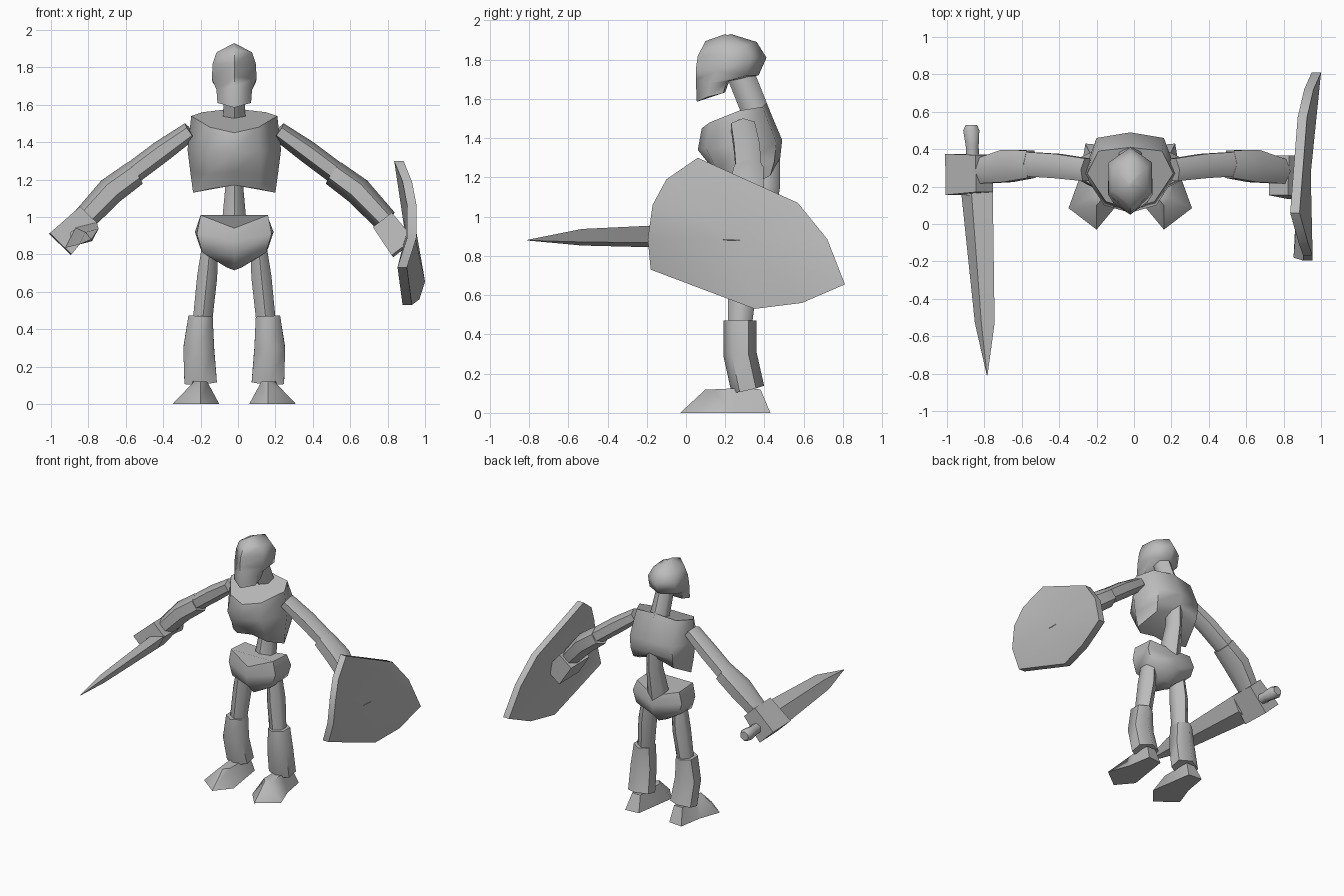
import bpy, bmesh, math
from mathutils import Vector

if "Cube" in bpy.data.objects:
    bpy.data.objects.remove(bpy.data.objects["Cube"])

CX = -0.02  # body centre line
grey = bpy.data.materials.new("plain_grey")
grey.diffuse_color = (0.5, 0.5, 0.5, 1)
grey.use_nodes = True
grey.node_tree.nodes["Principled BSDF"].inputs["Base Color"].default_value = grey.diffuse_color


def loft(name, rings, angle=60):
    """Skin closed rings of equal length and cap both ends."""
    bm = bmesh.new()
    rows = [[bm.verts.new(p) for p in r] for r in rings]
    n = len(rows[0])
    for a, b in zip(rows, rows[1:]):
        for i in range(n):
            j = (i + 1) % n
            bm.faces.new((a[i], a[j], b[j], b[i]))
    bm.faces.new(rows[0][::-1])
    bm.faces.new(rows[-1])
    bmesh.ops.remove_doubles(bm, verts=bm.verts, dist=0.0005)
    bmesh.ops.recalc_face_normals(bm, faces=bm.faces)
    me = bpy.data.meshes.new(name)
    bm.to_mesh(me)
    bm.free()
    me.materials.append(grey)
    ob = bpy.data.objects.new(name, me)
    bpy.context.collection.objects.link(ob)
    bpy.ops.object.select_all(action='DESELECT')
    bpy.context.view_layer.objects.active = ob
    ob.select_set(True)
    bpy.ops.object.shade_smooth_by_angle(angle=math.radians(angle))
    return ob


def sym(half):
    """Close a half ring (front centre to back centre) across the body."""
    right = [(CX + x, y, z) for x, y, z in half]
    left = [(CX - x, y, z) for x, y, z in half[-2:0:-1]]
    return right + left


def tube(name, pts, size, hint=(0, 1, 0), phase=0, sides=6):
    """Tube along pts; size gives radii along the hint axis and across it."""
    pts = [Vector(p) for p in pts]
    rings = []
    for i, p in enumerate(pts):
        d = (pts[min(i + 1, len(pts) - 1)] - pts[max(i - 1, 0)]).normalized()
        u = Vector(hint)
        u = (u - d * u.dot(d)).normalized()
        v = d.cross(u)
        ring = []
        for k in range(sides):
            t = phase + 2 * math.pi * k / sides
            ring.append(p + u * size[i][0] * math.cos(t) + v * size[i][1] * math.sin(t))
        rings.append(ring)
    return loft(name, rings)


def side_x(s, pts):
    return [(CX + s * x, y, z) for x, y, z in pts]


# Skull and jaw
loft("head", [sym(r) for r in (
    [(0, .055, 1.585), (.09, .11, 1.61), (.08, .19, 1.63), (0, .2, 1.635)],
    [(0, .05, 1.70), (.095, .12, 1.68), (.095, .21, 1.69), (0, .22, 1.69)],
    [(0, .05, 1.75), (.12, .16, 1.74), (.115, .31, 1.72), (0, .37, 1.72)],
    [(0, .06, 1.82), (.115, .17, 1.82), (.115, .33, 1.81), (0, .41, 1.81)],
    [(0, .10, 1.895), (.095, .18, 1.88), (.09, .30, 1.875), (0, .36, 1.89)],
    [(0, .20, 1.93), (.01, .21, 1.925), (.01, .22, 1.925), (0, .23, 1.93)])], 70)

tube("neck", [(CX, .36, 1.52), (CX, .28, 1.72)], [(.07, .07), (.07, .06)])

# Rib cage
loft("torso", [sym(r) for r in (
    [(0, .20, 1.17), (.13, .20, 1.15), (.22, .28, 1.13), (.17, .43, 1.21), (0, .45, 1.27)],
    [(0, .14, 1.24), (.14, .16, 1.23), (.235, .27, 1.24), (.18, .45, 1.28), (0, .48, 1.30)],
    [(0, .06, 1.34), (.14, .10, 1.35), (.25, .27, 1.36), (.18, .46, 1.38), (0, .49, 1.39)],
    [(0, .08, 1.45), (.13, .12, 1.48), (.23, .27, 1.54), (.17, .39, 1.56), (0, .41, 1.58)])])

tube("spine", [(CX, .41, 1.32), (CX, .41, 1.16), (CX, .36, .92)],
     [(.07, .055), (.07, .055), (.08, .08)])

# Bowl-shaped hips
loft("pelvis", [sym(r) for r in (
    [(0, .22, .715), (.04, .25, .73), (.05, .32, .74), (0, .36, .73)],
    [(0, .14, .80), (.17, .20, .81), (.18, .38, .83), (0, .43, .80)],
    [(0, .13, .87), (.20, .20, .91), (.21, .38, .92), (0, .45, .88)],
    [(0, .15, .94), (.18, .20, 1.01), (.18, .37, 1.00), (0, .43, .95)])])

for s, label in ((-1, "left"), (1, "right")):
    # Legs
    tube(label + "_thigh", side_x(s, [(.13, .29, .84), (.145, .29, .68), (.17, .275, .44)]),
         [(.065, .05), (.075, .062), (.06, .06)])
    tube(label + "_shin", side_x(s, [(.18, .275, .47), (.19, .275, .30), (.18, .315, .12)]),
         [(.085, .075), (.085, .095), (.085, .10)])
    # Wedge foot with a pointed toe
    loft(label + "_foot", [
        side_x(s, [(.18, -.03, 0), (.08, .09, 0), (.13, .42, 0), (.24, .43, 0), (.27, .25, 0), (.33, .085, 0)]),
        side_x(s, [(.18, .10, .12), (.145, .14, .12), (.145, .38, .12), (.215, .38, .12),
                   (.22, .25, .125), (.215, .14, .12)])], 50)
    # Arms
    tube(label + "_upper_arm", side_x(s, [(.235, .29, 1.46), (.39, .31, 1.35), (.55, .32, 1.23)]),
         [(.07, .05), (.075, .06), (.075, .06)], phase=math.pi / 6)
    tube(label + "_forearm", side_x(s, [(.53, .32, 1.235), (.66, .31, 1.14), (.81, .28, .98)]),
         [(.085, .07), (.10, .075), (.075, .065)], phase=math.pi / 6)

# Blocky fists
q = math.pi / 4
tube("left_hand", [(-.80, .27, 1.01), (-.95, .265, .855)], [(.14, .09), (.155, .115)], phase=q, sides=4)
tube("right_hand", [(.775, .26, .98), (.885, .25, .835)], [(.15, .09), (.165, .105)], phase=q, sides=4)

# Sword: diamond section blade, then grip with pommel
blade = []
for y, cx, cz, w, t in ((.18, -.84, .903, 1, .05), (-.53, -.798, .895, .62, .03), (-.81, -.785, .88, .02, .001)):
    blade.append([(cx - .085 * w, y, cz - .068 * w), (cx - t * .6, y, cz + t * .8),
                  (cx + .085 * w, y, cz + .068 * w), (cx + t * .6, y, cz - t * .8)])
loft("sword_blade", blade, 30)
tube("sword_grip", [(-.86, .15, .90), (-.865, .42, .90), (-.87, .50, .90), (-.87, .53, .90)],
     [(.04, .04), (.04, .04), (.05, .05), (.035, .035)], hint=(0, 0, 1))

# Shield: outline as (y, z, inner x) skinned around a slightly bulged plate
outline = [(.06, 1.30, .835), (.57, 1.07, .875), (.72, .885, .91), (.81, .655, .95), (.59, .56, .92),
           (.35, .53, .88), (-.18, .73, .853), (-.195, .885, .903), (-.17, 1.06, .905), (-.10, 1.19, .88)]
cy, cz, cx = .27, .90, .895
hub = lambda dx: [(cx + dx, cy, cz)] * len(outline)
rim = lambda dx: [(x + dx, y, z) for y, z, x in outline]


def shield():
    bm = bmesh.new()
    faces = []
    inner, outer = [[bm.verts.new(p) for p in rim(d)] for d in (0, .05)]
    hubs = [bm.verts.new(hub(d)[0]) for d in (0, .05)]
    n = len(outline)
    for i in range(n):
        j = (i + 1) % n
        bm.faces.new((inner[i], inner[j], outer[j], outer[i]))
        bm.faces.new((inner[j], inner[i], hubs[0]))
        bm.faces.new((outer[i], outer[j], hubs[1]))
    bmesh.ops.recalc_face_normals(bm, faces=bm.faces)
    me = bpy.data.meshes.new("shield")
    bm.to_mesh(me)
    bm.free()
    me.materials.append(grey)
    ob = bpy.data.objects.new("shield", me)
    bpy.context.collection.objects.link(ob)
    bpy.ops.object.select_all(action='DESELECT')
    bpy.context.view_layer.objects.active = ob
    ob.select_set(True)
    bpy.ops.object.shade_smooth_by_angle(angle=math.radians(35))


shield()
